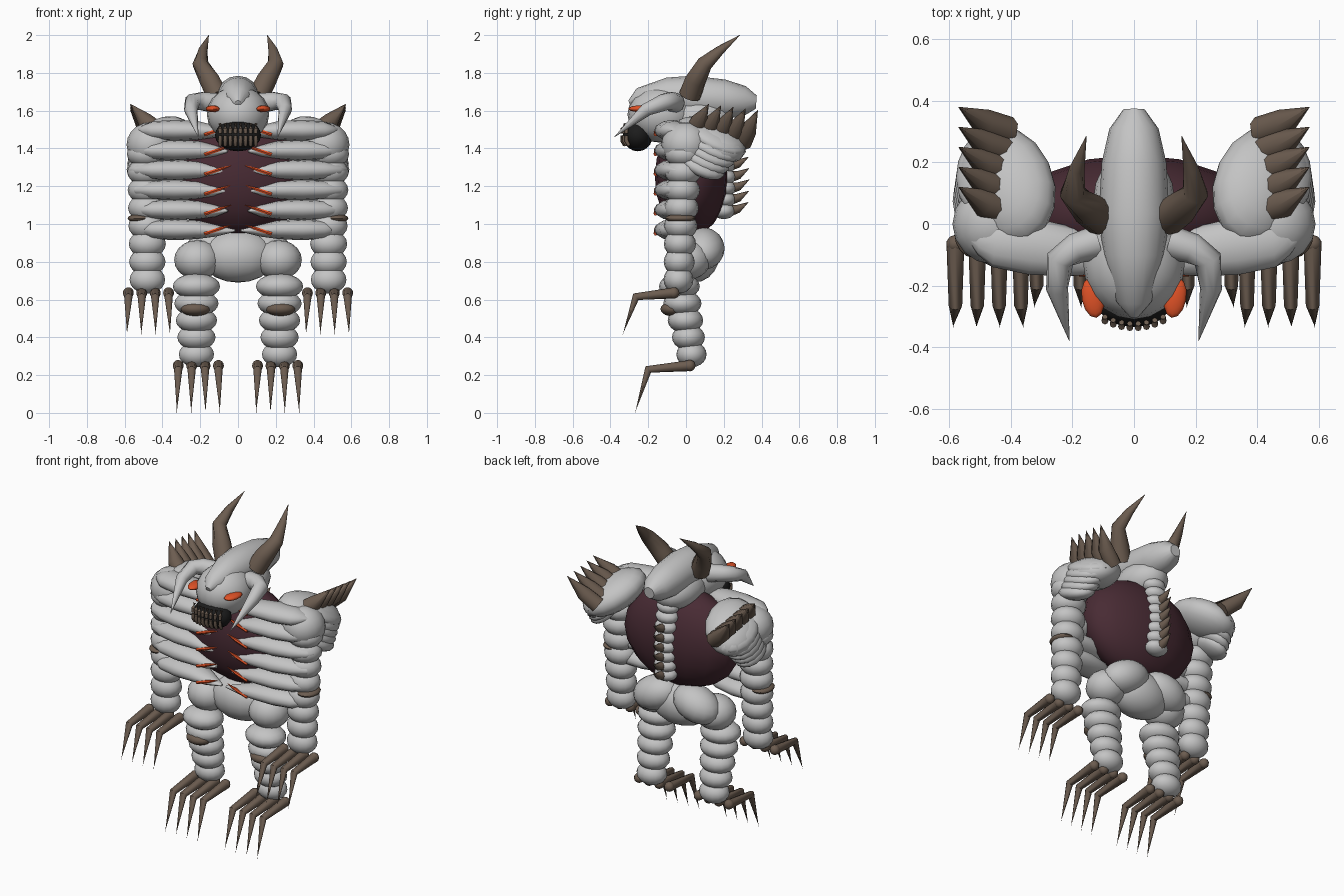
import bpy, bmesh, math
from mathutils import Vector

cube = bpy.data.objects.get("Cube")
if cube:
    bpy.data.objects.remove(cube, do_unlink=True)


def material(name, r, g, b):
    mat = bpy.data.materials.new(name)
    mat.use_nodes = True
    mat.diffuse_color = (r, g, b, 1)
    bsdf = mat.node_tree.nodes["Principled BSDF"]
    bsdf.inputs["Base Color"].default_value = (r, g, b, 1)
    bsdf.inputs["Roughness"].default_value = 0.8
    return mat


bone = material("bone_grey", 0.55, 0.55, 0.55)
horn_brown = material("horn_brown", 0.15, 0.108, 0.08)
flesh = material("dark_maroon_flesh", 0.065, 0.024, 0.034)
glow = material("bright_orange", 0.75, 0.085, 0.02)
black = material("mouth_black", 0.012, 0.012, 0.012)


def finish(name, bm, mat):
    bmesh.ops.recalc_face_normals(bm, faces=bm.faces)
    mesh = bpy.data.meshes.new(name)
    bm.to_mesh(mesh)
    bm.free()
    mesh.materials.append(mat)
    obj = bpy.data.objects.new(name, mesh)
    bpy.context.collection.objects.link(obj)
    bpy.ops.object.select_all(action="DESELECT")
    obj.select_set(True)
    bpy.context.view_layer.objects.active = obj
    bpy.ops.object.shade_smooth_by_angle(angle=math.radians(50))
    return obj


def blob(name, mat, location, radii, tilt=(0, 0, 0), segments=16):
    """Ellipsoid, tilted in degrees."""
    bm = bmesh.new()
    bmesh.ops.create_uvsphere(bm, u_segments=segments, v_segments=10, radius=1)
    bmesh.ops.scale(bm, vec=radii, verts=bm.verts)
    obj = finish(name, bm, mat)
    obj.location = location
    obj.rotation_euler = [math.radians(a) for a in tilt]
    return obj


def tube(name, mat, stations, sides=10, wide=1.0):
    """Tapered tube through stations of (x, y, z, radius)."""
    bm = bmesh.new()
    points = [Vector(s[:3]) for s in stations]
    rings = []
    for i, point in enumerate(points):
        along = (points[min(i + 1, len(points) - 1)] - points[max(i - 1, 0)]).normalized()
        up = Vector((0, 0, 1)) if abs(along.z) < 0.9 else Vector((0, 1, 0))
        across = along.cross(up).normalized()
        up = across.cross(along)
        ring = []
        for k in range(sides):
            a = math.tau * k / sides
            offset = across * math.cos(a) * wide + up * math.sin(a)
            ring.append(bm.verts.new(point + offset * stations[i][3]))
        rings.append(ring)
    for low, high in zip(rings, rings[1:]):
        for k in range(sides):
            n = (k + 1) % sides
            bm.faces.new((low[k], low[n], high[n], high[k]))
    bm.faces.new(rings[0])
    bm.faces.new(rings[-1])
    return finish(name, bm, mat)


# Torso, pelvis and neck
blob("torso", flesh, (0, 0.03, 1.25), (0.39, 0.195, 0.31), segments=16)
blob("pelvis", bone, (0, 0.04, 0.83), (0.2, 0.135, 0.14))
blob("neck", bone, (0, 0.06, 1.56), (0.135, 0.19, 0.115))

# Spine of stacked vertebrae with backward spikes
for i in range(8):
    z = 1.07 + 0.06 * i
    y = 0.205 - 0.3 * (z - 1.2) ** 2
    blob("vertebra", bone, (0, y, z), (0.072, 0.06, 0.044), segments=12)
    if i < 6:
        tube("spine_spike", horn_brown,
             [(0, y + 0.03, z, 0.03), (0, y + 0.075, z + 0.01, 0.022), (0, y + 0.13, z + 0.045, 0.001)], 8)

# Skull, crest and mouth
blob("face", bone, (0, -0.13, 1.58), (0.165, 0.18, 0.15), segments=20)
tube("skull_crest", bone,
     [(0, -0.3, 1.64, 0.015), (0, -0.25, 1.66, 0.06), (0, -0.1, 1.675, 0.1), (0, 0.03, 1.67, 0.115),
      (0, 0.2, 1.66, 0.105), (0, 0.31, 1.65, 0.08), (0, 0.372, 1.645, 0.035)], 16)
blob("mouth", black, (0, -0.255, 1.47), (0.122, 0.08, 0.085))
for i in range(8):
    x = 0.027 * (i - 3.5)
    y = -0.336 + 2.5 * x * x
    for start, end in ((1.53, 1.478), (1.415, 1.468)):
        tube("tooth", horn_brown,
             [(x, y + 0.012, start, 0.009), (x, y - 0.002, (start + end) / 2, 0.011), (x, y - 0.002, end, 0.009)], 8)


def claws(name, s, middle, back, height, reach, tip_drop, tip_reach):
    """Four bent claws, each with a knuckle at its root."""
    for i in range(4):
        x = s * (middle + 0.071 * (i - 1.5))
        blob(name + "_knuckle", horn_brown, (x, back, height), (0.03, 0.03, 0.03), segments=10)
        tube(name + "_claw", horn_brown,
             [(x, back, height, 0.029), (x, back - reach, height - 0.02, 0.022),
              (x + s * 0.005 * (i - 1.5), back - tip_reach, height - tip_drop, 0.001)], 8)


for s in (-1, 1):
    # Horns, tusks and eyes
    tube("horn", horn_brown,
         [(s * 0.11, 0.02, 1.68, 0.058), (s * 0.15, 0.05, 1.76, 0.056), (s * 0.2, 0.1, 1.85, 0.042),
          (s * 0.185, 0.18, 1.92, 0.025), (s * 0.155, 0.285, 2.0, 0.001)])
    tube("cheek_tusk", bone,
         [(s * 0.12, -0.06, 1.64, 0.055), (s * 0.19, -0.08, 1.65, 0.05), (s * 0.24, -0.115, 1.645, 0.046),
          (s * 0.25, -0.21, 1.605, 0.036), (s * 0.21, -0.38, 1.46, 0.001)])
    blob("eye", glow, (s * 0.134, -0.24, 1.61), (0.036, 0.066, 0.018), (0, 0, s * -10), 12)

    # Ribs with glowing inner spikes
    for i in range(6):
        z = 1.495 - 0.105 * i
        out = 0.04 * math.sin(math.pi * i / 5)
        tip = 0.015 if i == 5 else 0.055
        tube("rib", bone,
             [(s * tip, -0.14, z - 0.005, 0.006), (s * 0.12, -0.115, z - 0.005, 0.032),
              (s * 0.21, -0.09, z, 0.049), (s * 0.33, -0.073, z, 0.056), (s * 0.45, -0.06, z, 0.049),
              (s * (0.5 + out), -0.05, z, 0.03), (s * (0.535 + out), -0.045, z, 0.006)], 12, 1.65)
        tube("rib_spike", glow,
             [(s * 0.178, -0.161, z - 0.022, 0.01), (s * 0.1, -0.16, z + 0.004, 0.01),
              (s * 0.035, -0.155, z + 0.025, 0.001)], 6)

    # Shoulder shell with overlapping scales and a row of spikes
    blob("shoulder_shell", bone, (s * 0.415, 0.125, 1.445), (0.16, 0.21, 0.1), (-24, s * 12, s * -30))
    blob("shoulder_joint", bone, (s * 0.46, 0.0, 1.42), (0.13, 0.13, 0.12))
    for i in range(5):
        blob("shoulder_scale", bone, (s * (0.47 + 0.008 * i), 0.165 - 0.02 * i, 1.45 - 0.035 * i),
             (0.118 - 0.006 * i, 0.16 - 0.008 * i, 0.05), (-27, s * 22, s * -12))
        y = 0.06 + 0.065 * i
        base = 1.5 - 0.012 * i
        tube("shoulder_spike", horn_brown,
             [(s * 0.41, y - 0.02, base - 0.02, 0.05), (s * 0.49, y + 0.01, base + 0.045, 0.046),
              (s * 0.57, y + 0.06, 1.635 - 0.008 * i, 0.001)], 8)

    # Arms of stacked segments
    for i in range(8):
        blob("arm_segment", bone, (s * 0.48, -0.012 - 0.004 * i, 1.37 - 0.095 * i),
             (0.108 - 0.002 * i, 0.1 - 0.003 * i, 0.074))
    blob("elbow_patch", horn_brown, (s * 0.52, -0.03, 1.03), (0.064, 0.08, 0.024))
    claws("hand", s, 0.474, -0.065, 0.635, 0.2, 0.22, 0.27)

    # Hips and legs of stacked segments
    blob("hip", bone, (s * 0.14, 0.09, 0.87), (0.155, 0.115, 0.105), (0, s * 20, 0))
    blob("thigh", bone, (s * 0.215, 0.01, 0.81), (0.123, 0.12, 0.105))
    for i in range(5):
        blob("leg_segment", bone, (s * 0.22, -0.035 + 0.016 * i, 0.67 - 0.09 * i),
             (0.125 - 0.008 * i, 0.108 - 0.007 * i, 0.068))
    blob("knee_patch", horn_brown, (s * 0.225, -0.073, 0.55), (0.078, 0.062, 0.038))
    claws("foot", s, 0.21, 0.02, 0.25, 0.22, 0.25, 0.29)
